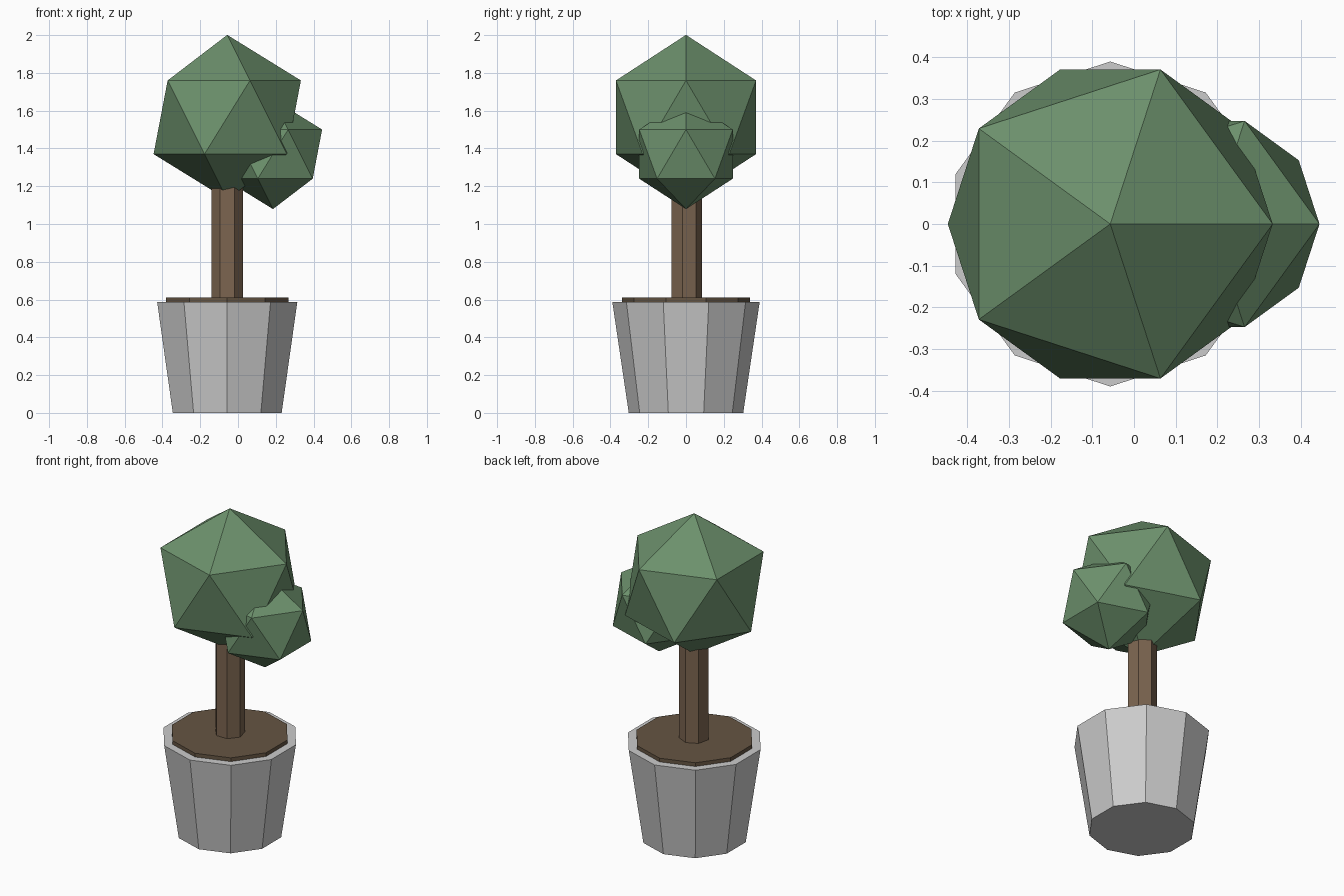
import bpy

if "Cube" in bpy.data.objects:
    bpy.data.objects.remove(bpy.data.objects["Cube"])

CX = -0.057  # axis shared by pot, trunk and main crown


def material(name, color):
    m = bpy.data.materials.new(name)
    m.diffuse_color = (*color, 1)
    m.use_nodes = True
    m.node_tree.nodes["Principled BSDF"].inputs["Base Color"].default_value = m.diffuse_color
    return m


leaf = material("leaf", (0.15, 0.28, 0.15))
bark = material("bark", (0.20, 0.13, 0.08))
earth = material("earth", (0.13, 0.09, 0.055))


def finish(name, mat):
    ob = bpy.context.object
    ob.name = name
    if mat:
        ob.data.materials.append(mat)
    return ob


def tapered(name, sides, r_bottom, r_top, z0, z1, mat=None):
    bpy.ops.mesh.primitive_cone_add(
        vertices=sides, radius1=r_bottom, radius2=r_top, depth=z1 - z0,
        location=(CX, 0, (z0 + z1) / 2))
    return finish(name, mat)


def foliage(name, x, z, r):
    bpy.ops.mesh.primitive_ico_sphere_add(
        subdivisions=1, radius=r, location=(x, 0, z))
    return finish(name, leaf)


# Planter with its soil disc
tapered("pot", 10, 0.303, 0.39, 0, 0.587)
tapered("soil", 10, 0.34, 0.34, 0.56, 0.61, earth)

# Seven-sided trunk reaching into the crown
tapered("trunk", 7, 0.086, 0.086, 0.59, 1.25, bark)

# Main crown and the smaller side clump
foliage("crown", CX, 1.565, 0.436)
foliage("side_clump", 0.185, 1.37, 0.291)
